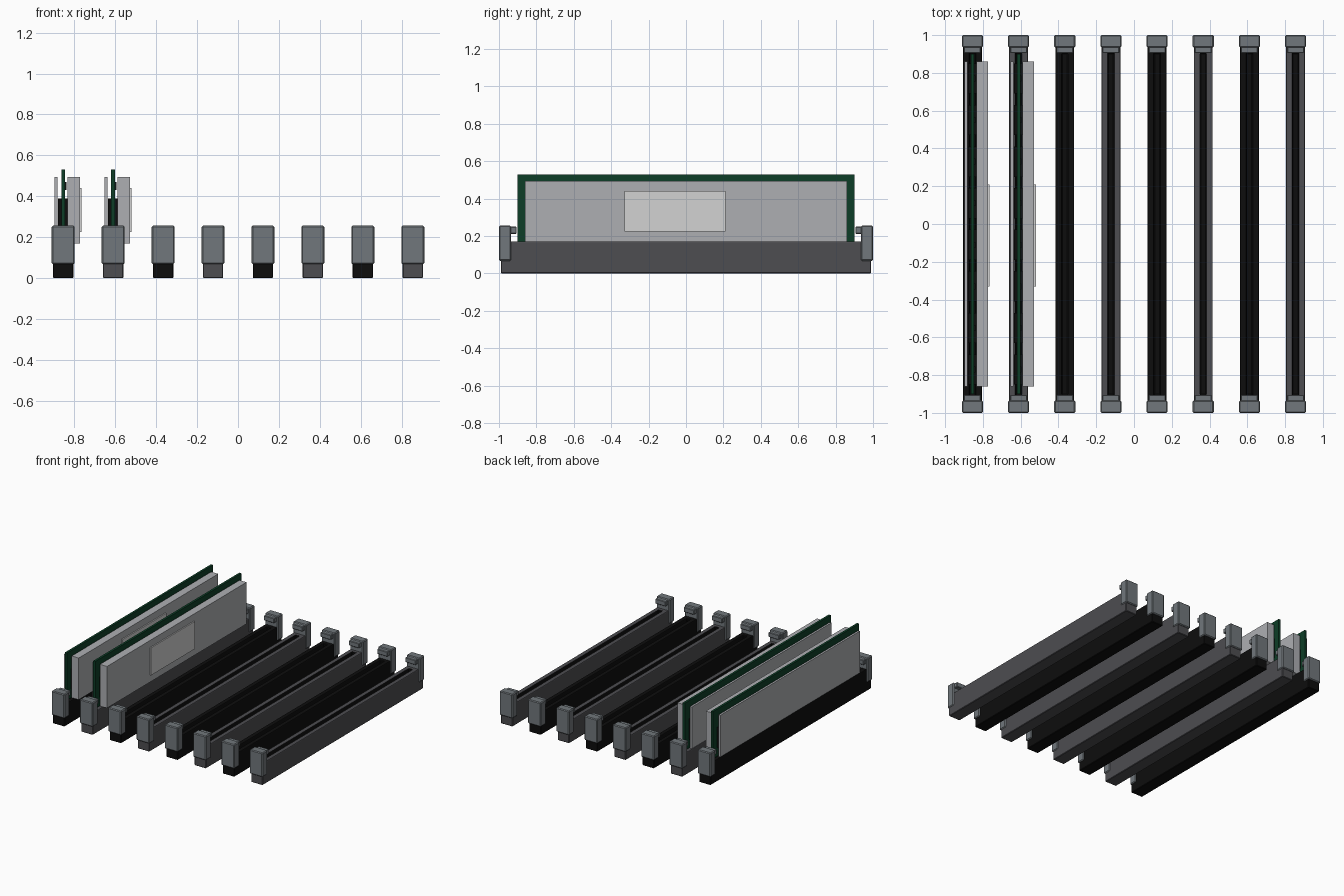
import bpy, bmesh

if "Cube" in bpy.data.objects:
    bpy.data.objects.remove(bpy.data.objects["Cube"])


def material(name, rgb):
    m = bpy.data.materials.new(name)
    m.use_nodes = True
    m.diffuse_color = (*rgb, 1)
    m.node_tree.nodes["Principled BSDF"].inputs["Base Color"].default_value = (*rgb, 1)
    return m


BLACK = material("black plastic", (0.004, 0.004, 0.004))
GREY = material("dark grey plastic", (0.075, 0.075, 0.082))
CLIP = material("slate clip", (0.165, 0.185, 0.20))
GREEN = material("green board", (0.004, 0.048, 0.02))
METAL = material("light metal", (0.42, 0.43, 0.45))
LABEL = material("pale label", (0.65, 0.65, 0.65))


def finish(name, bm, mats, bevel):
    mesh = bpy.data.meshes.new(name)
    bm.to_mesh(mesh)
    bm.free()
    for m in mats:
        mesh.materials.append(m)
    ob = bpy.data.objects.new(name, mesh)
    bpy.context.collection.objects.link(ob)
    if bevel:
        mod = ob.modifiers.new("edge", "BEVEL")
        mod.width, mod.segments = bevel, 1
    return ob


def cube(lo, hi):
    bm = bmesh.new()
    bmesh.ops.create_cube(bm, size=1)
    for v in bm.verts:
        v.co = [(a + b) / 2 + c * (b - a) for a, b, c in zip(lo, hi, v.co)]
    return bm


def box(name, lo, hi, mat, bevel=0):
    return finish(name, cube(lo, hi), [mat], bevel)


def socket(x, mat):
    # Long block with a dark slot sunk into its top
    bm = cube((x - 0.05, -0.99, 0), (x + 0.05, 0.99, 0.17))
    top = max(bm.faces, key=lambda f: f.calc_center_median().z)
    bmesh.ops.inset_region(bm, faces=[top], thickness=0.02)
    for v in top.verts:
        v.co.x = x + (0.016 if v.co.x > x else -0.016)
        v.co.y = 0.905 if v.co.y > 0 else -0.905
    floor = bmesh.ops.extrude_discrete_faces(bm, faces=[top])["faces"][0]
    for v in floor.verts:
        v.co.z = 0.07
    floor.material_index = 1
    for e in floor.edges:
        for f in e.link_faces:
            f.material_index = 1
    finish("socket", bm, [mat, BLACK], 0.004)


def latch(x, side):
    # End clip with a tongue that reaches over the module
    def span(a, b):
        return sorted((a * side, b * side))
    y0, y1 = span(0.935, 1.0)
    box("latch", (x - 0.056, y0, 0.068), (x + 0.056, y1, 0.256), CLIP, 0.006)
    y0, y1 = span(0.905, 0.94)
    box("latch_tongue", (x - 0.045, y0, 0.212), (x + 0.045, y1, 0.25), CLIP, 0.004)


def module(x):
    box("circuit_board", (x - 0.009, -0.9, 0.08), (x + 0.009, 0.9, 0.53), GREEN)
    # Cooling plates: thin on one side, thick on the other
    box("thin_plate", (x - 0.043, -0.86, 0.17), (x - 0.027, 0.86, 0.495), METAL)
    box("thick_plate", (x + 0.021, -0.86, 0.17), (x + 0.082, 0.86, 0.495), METAL)
    box("label", (x + 0.082, -0.33, 0.225), (x + 0.091, 0.21, 0.44), LABEL)
    # Row of memory chips on both faces, small parts above
    for i in range(8):
        y = -0.77 + i * 0.22
        box("chip", (x - 0.024, y - 0.08, 0.23), (x - 0.009, y + 0.08, 0.39), BLACK)
        box("chip", (x + 0.009, y - 0.08, 0.23), (x + 0.021, y + 0.08, 0.39), BLACK)
        box("small_part", (x + 0.009, y - 0.016, 0.43), (x + 0.016, y + 0.016, 0.47), BLACK)


for i in range(8):
    x = (i - 3.5) * 0.2443
    socket(x, GREY if i % 2 else BLACK)
    for side in (-1, 1):
        latch(x, side)
    if i < 2:
        module(x)
